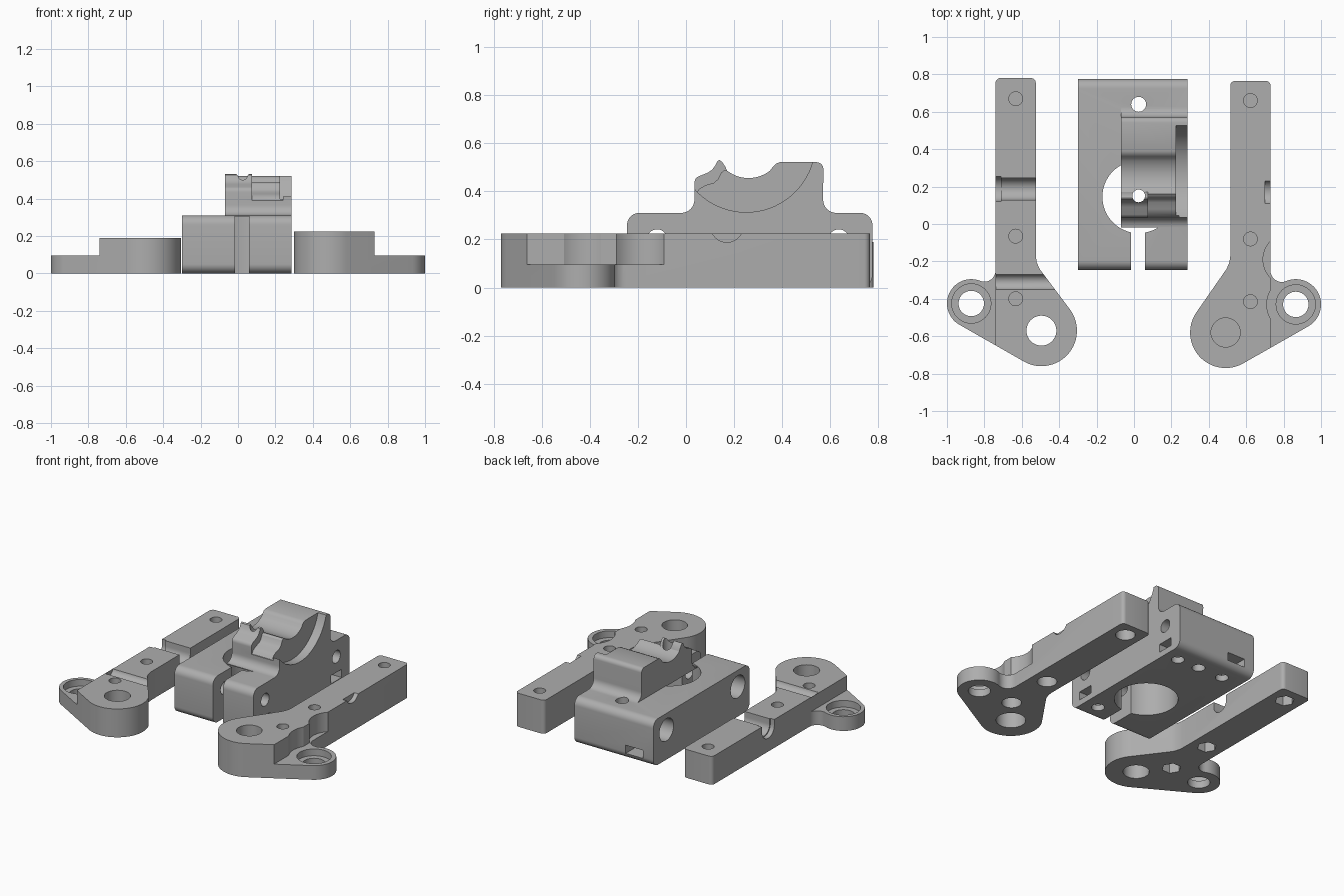
import bpy, bmesh
from math import cos, sin, radians, degrees, atan2, acos, hypot, sqrt

cube = bpy.data.objects.get("Cube")
if cube:
    bpy.data.objects.remove(cube, do_unlink=True)

grey = bpy.data.materials.new("plain grey")
grey.use_nodes = True
GREY = (0.42, 0.42, 0.42, 1)
grey.diffuse_color = GREY
grey.node_tree.nodes["Principled BSDF"].inputs["Base Color"].default_value = GREY


def arc(cx, cy, r, a0, a1, n=12):
    angles = [radians(a0 + (a1 - a0) * i / n) for i in range(n + 1)]
    return [(cx + r * cos(a), cy + r * sin(a)) for a in angles]


def rect(a0, a1, b0, b1):
    return [(a0, b0), (a1, b0), (a1, b1), (a0, b1)]


def circle(cx, cy, r, n=40):
    return arc(cx, cy, r, 0, 360, n)[:-1]


def prism(name, pts, axis, lo, hi):
    """Extrude a flat outline along x (outline in y, z) or z (outline in x, y)."""
    place = (lambda a, b, h: (h, a, b)) if axis == "x" else (lambda a, b, h: (a, b, h))
    bm = bmesh.new()
    face = bm.faces.new([bm.verts.new(place(a, b, lo)) for a, b in pts])
    out = bmesh.ops.extrude_face_region(bm, geom=[face])
    new = [v for v in out["geom"] if isinstance(v, bmesh.types.BMVert)]
    bmesh.ops.translate(bm, verts=new, vec=place(0, 0, hi - lo))
    bmesh.ops.recalc_face_normals(bm, faces=bm.faces)
    mesh = bpy.data.meshes.new(name)
    bm.to_mesh(mesh)
    bm.free()
    mesh.materials.append(grey)
    obj = bpy.data.objects.new(name, mesh)
    bpy.context.collection.objects.link(obj)
    return obj


def combine(obj, pts, axis, lo, hi, operation="DIFFERENCE"):
    tool = prism("tool", pts, axis, lo, hi)
    bpy.context.view_layer.objects.active = obj
    mod = obj.modifiers.new("shape", "BOOLEAN")
    mod.operation = operation
    mod.solver = "EXACT"
    mod.object = tool
    bpy.ops.object.modifier_apply(modifier=mod.name)
    bpy.data.objects.remove(tool, do_unlink=True)


def smooth(obj):
    bpy.ops.object.select_all(action="DESELECT")
    obj.select_set(True)
    bpy.context.view_layer.objects.active = obj
    bpy.ops.object.shade_smooth_by_angle(angle=radians(25))


def arm(name, side, inner, outer, end, flange, ear, ear_r, height, bolts, nut_sides):
    fx, fy = flange
    ex, ey = ear
    flange_r, fillet, corner = 0.19, 0.06, 0.025
    # outline: flange, ear, fillet into the bar, bar end
    tangent = degrees(atan2(ey - fy, ex - fx)
                      - acos((flange_r - ear_r) / hypot(ex - fx, ey - fy)))
    cx = outer + fillet
    cy = ey + sqrt((ear_r + fillet) ** 2 - (cx - ex) ** 2)
    toward = degrees(atan2(ey - cy, ex - cx))
    pts = arc(fx, fy, flange_r, 145, 360 + tangent, 28)
    pts += arc(ex, ey, ear_r, tangent, toward + 180, 28)
    pts += arc(cx, cy, fillet, toward, -180, 10)
    pts += arc(outer - corner, end - corner, corner, 0, 90, 6)
    pts += arc(inner + corner, end - corner, corner, 90, 180, 6)
    pts += [(inner, -0.17), (inner - 0.005, -0.205), (inner - 0.02, -0.24)]

    def flip(points):
        return [(side * x, y) for x, y in points]

    obj = prism(name, flip(pts), "z", 0, height)

    def bore(x, y, r, lo, hi, n=40):
        combine(obj, flip(circle(x, y, r, n)), "z", lo, hi)

    # low ear with a stepped bore
    combine(obj, flip(rect(outer + 0.001, 1.2, -0.9, 0)), "z", 0.095, 0.5)
    bore(ex, ey, 0.068, -0.1, 0.5)
    bore(ex, ey, 0.105, 0.05, 0.5)
    # bolt holes above, nut or head pockets below
    for y in bolts:
        bore((inner + outer) / 2, y, 0.037, 0.075, 0.5, 24)
        bore((inner + outer) / 2, y, 0.06, -0.1, 0.07, nut_sides)
    return obj, bore


# Arm on the -x side: through bore, hexagonal pockets and two cross grooves
right_arm, bore = arm("right_arm", -1, 0.525, 0.74, 0.78, (0.495, -0.57),
                      (0.87, -0.425), 0.13, 0.19, (0.67, -0.065, -0.4), 6)
bore(0.495, -0.57, 0.08, -0.1, 0.5)
for r, lo, hi in ((0.058, -0.8, -0.45), (0.066, -0.8, -0.71)):
    groove = arc(0.187, 0.155, r, 180, 360, 20) + [(0.187 + r, 0.4), (0.187 - r, 0.4)]
    combine(right_arm, groove, "x", lo, hi)
combine(right_arm, circle(-0.31, 0.2, 0.042), "x", -0.739, -0.2)
smooth(right_arm)

# Arm on the +x side: blind bores, round pockets and scooped outer wall
left_arm, bore = arm("left_arm", 1, 0.515, 0.73, 0.765, (0.49, -0.58),
                     (0.865, -0.43), 0.135, 0.225, (0.66, -0.08, -0.415), 32)
bore(0.49, -0.58, 0.078, 0.12, 0.5)
bore(0.49, -0.58, 0.09, -0.1, 0.11)
bore(0.83, -0.19, 0.14, 0.095, 0.5, 56)
bore(0.865, -0.43, 0.155, 0.095, 0.5, 56)
combine(left_arm, circle(0.17, 0.256, 0.068), "x", 0.7, 0.8)
smooth(left_arm)

# Carriage block with rounded lower and upper edges
y0, y1, top, r = -0.245, 0.775, 0.31, 0.05
block = arc(y0 + r, r, r, 180, 270, 8) + arc(y1 - r, r, r, 270, 360, 8)
block += arc(y1 - r, top - r, r, 0, 90, 8) + arc(y0 + r, top - r, r, 90, 180, 8)
carriage = prism("carriage_block", block, "x", -0.3, 0.285)

# Vertical main bore and the clamping slit
combine(carriage, circle(0.025, 0.145, 0.194, 64), "z", -0.1, 0.5)
combine(carriage, rect(-0.015, 0.06, -0.4, 0.05), "z", -0.1, 0.5)

# Saddle tower on top of the block
tower = [(-0.02, 0.305)] + arc(-0.02, 0.365, 0.055, 270, 360, 8)
tower += arc(0.065, 0.435, 0.03, 180, 120, 5)
tower += [(0.09, 0.477), (0.108, 0.489), (0.12, 0.505), (0.13, 0.525),
          (0.14, 0.53), (0.15, 0.522), (0.163, 0.503)]
tower += arc(0.26, 0.6, 0.145, 232, 308, 14)
tower += [(0.362, 0.503), (0.373, 0.514), (0.39, 0.521)]
tower += arc(0.543, 0.493, 0.028, 90, 0, 6)
tower += arc(0.625, 0.365, 0.055, 180, 270, 8) + [(0.625, 0.305)]
combine(carriage, tower, "x", -0.07, 0.285, "UNION")

# Lowered front lip and round relief at the tower's outer side
lip = [(-0.1, 0.38), (0.04, 0.39), (0.055, 0.41), (0.08, 0.425), (0.115, 0.435),
       (0.133, 0.45), (0.147, 0.478), (0.16, 0.488), (0.175, 0.484), (0.2, 0.469),
       (0.2, 0.7), (-0.1, 0.7)]
combine(carriage, lip, "x", 0.075, 0.24)
combine(carriage, circle(0.25, 0.6, 0.287, 72), "x", 0.225, 0.4)

# Vertical screw holes through the tower and rear shelf
combine(carriage, circle(0.025, 0.15, 0.034, 28), "z", -0.1, 0.7)
combine(carriage, circle(0.025, 0.64, 0.04, 28), "z", -0.1, 0.7)

# Cross holes with wide bores, and nut slots in the side
for y in (-0.12, 0.635):
    combine(carriage, circle(y, 0.2, 0.042, 28), "x", -0.4, 0.4)
    combine(carriage, circle(y, 0.2, 0.075), "x", -0.4, -0.12)
    combine(carriage, rect(y - 0.055, y + 0.055, 0.04, 0.095), "x", 0.12, 0.4)
    combine(carriage, circle(0.185, y, 0.04, 28), "z", -0.1, 0.07)

# Rear nut slot and its screw hole
combine(carriage, rect(-0.225, -0.095, 0.56, 0.9), "z", 0.04, 0.095)
combine(carriage, circle(-0.16, 0.64, 0.04, 28), "z", -0.1, 0.07)
smooth(carriage)
